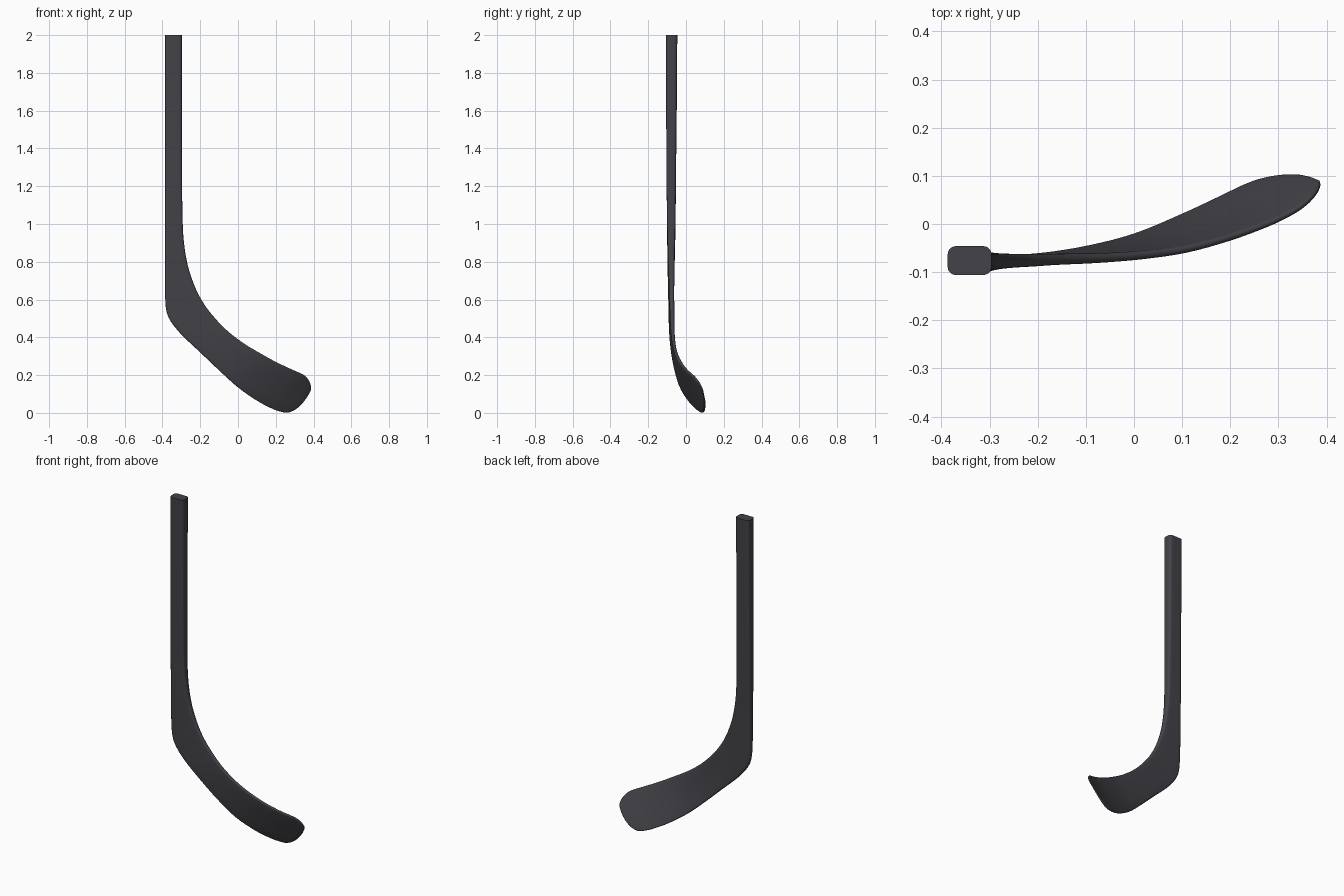
import bpy, bmesh, math
from mathutils import Vector

if "Cube" in bpy.data.objects:
    bpy.data.objects.remove(bpy.data.objects["Cube"])

# Cross-sections from butt to toe:
# heel/bottom edge x, y, z | inner/top edge x, y, z | thickness
SECTIONS = [
    (-.387, -.076, 2.0, -.296, -.076, 2.0, .060),
    (-.387, -.077, 1.6, -.296, -.077, 1.6, .056),
    (-.387, -.078, 1.25, -.296, -.078, 1.27, .050),
    (-.387, -.078, .98, -.294, -.078, 1.05, .045),
    (-.387, -.079, .78, -.287, -.078, .91, .038),
    (-.386, -.079, .63, -.267, -.077, .785, .032),
    (-.380, -.079, .545, -.235, -.076, .685, .028),
    (-.358, -.079, .488, -.200, -.075, .610, .026),
    (-.300, -.078, .415, -.150, -.073, .535, .023),
    (-.200, -.070, .320, -.070, -.071, .447, .020),
    (-.100, -.053, .225, .020, -.065, .375, .018),
    (.000, -.026, .135, .110, -.053, .320, .016),
    (.100, .016, .065, .200, -.029, .270, .015),
    (.180, .054, .023, .280, .000, .232, .014),
    (.225, .076, .007, .330, .024, .210, .013),
    (.262, .090, .002, .358, .043, .193, .012),
    (.302, .098, .018, .377, .063, .168, .011),
    (.338, .100, .050, .386, .080, .140, .009),
    (.366, .096, .085, .386, .088, .122, .005),
]
STEPS = 4


def spline(rows, i, t):
    """Catmull-Rom interpolation of a whole section."""
    n = len(rows) - 1
    a, b, c, d = (rows[min(max(k, 0), n)] for k in (i - 1, i, i + 1, i + 2))
    return [.5 * (2*q + (r - p)*t + (2*p - 5*q + 4*r - s)*t*t + (3*q - p - 3*r + s)*t**3)
            for p, q, r, s in zip(a, b, c, d)]


def rounded_loop(w, h, r):
    """Rounded rectangle, four arcs plus points along the broad faces."""
    pts = []
    for k, (sx, sy) in enumerate(((1, 1), (-1, 1), (-1, -1), (1, -1))):
        for j in range(6):
            a = math.pi / 2 * (k + j / 5)
            pts.append((sx*(w/2 - r) + r*math.cos(a), sy*(h/2 - r) + r*math.sin(a)))
        if k in (0, 2):
            for f in (.5, 0, -.5):
                pts.append((sx * f * (w/2 - r), sy * h/2))
    return pts


# Smoothly resampled sections
rows = [spline(SECTIONS, i, s / STEPS)
        for i in range(len(SECTIONS) - 1) for s in range(STEPS)] + [list(SECTIONS[-1])]
lows = [Vector(r[:3]) for r in rows]
highs = [Vector(r[3:6]) for r in rows]
mids = [(a + b) / 2 for a, b in zip(lows, highs)]

# Loft shaft and blade in one skin
bm = bmesh.new()
loops = []
last = len(rows) - 1
for i, row in enumerate(rows):
    across = highs[i] - lows[i]
    width = across.length
    across.normalize()
    tangent = mids[min(i + 1, last)] - mids[max(i - 1, 0)]
    normal = across.cross(tangent).normalized()
    if row[2] > 1.2:
        normal = Vector((0, 1, 0))
    th = row[6]
    blade = min(1, max(0, (1.1 - mids[i].z) / .6))
    radius = th * (.28 + .19 * blade)
    loops.append([bm.verts.new(mids[i] + across * u + normal * v)
                  for u, v in rounded_loop(width, th, radius)])
for a, b in zip(loops, loops[1:]):
    for k in range(len(a)):
        m = (k + 1) % len(a)
        bm.faces.new((a[k], a[m], b[m], b[k]))
bm.faces.new(loops[0])
bm.faces.new(loops[-1])
bmesh.ops.recalc_face_normals(bm, faces=bm.faces)

mesh = bpy.data.meshes.new("stick_shaft_and_blade")
bm.to_mesh(mesh)
bm.free()
stick = bpy.data.objects.new("stick_shaft_and_blade", mesh)
bpy.context.collection.objects.link(stick)

# Dark charcoal finish
mat = bpy.data.materials.new("charcoal")
mat.diffuse_color = (.055, .055, .065, 1)
mat.use_nodes = True
mat.node_tree.nodes["Principled BSDF"].inputs["Base Color"].default_value = mat.diffuse_color
mesh.materials.append(mat)

bpy.context.view_layer.objects.active = stick
stick.select_set(True)
bpy.ops.object.shade_smooth_by_angle(angle=math.radians(40))
